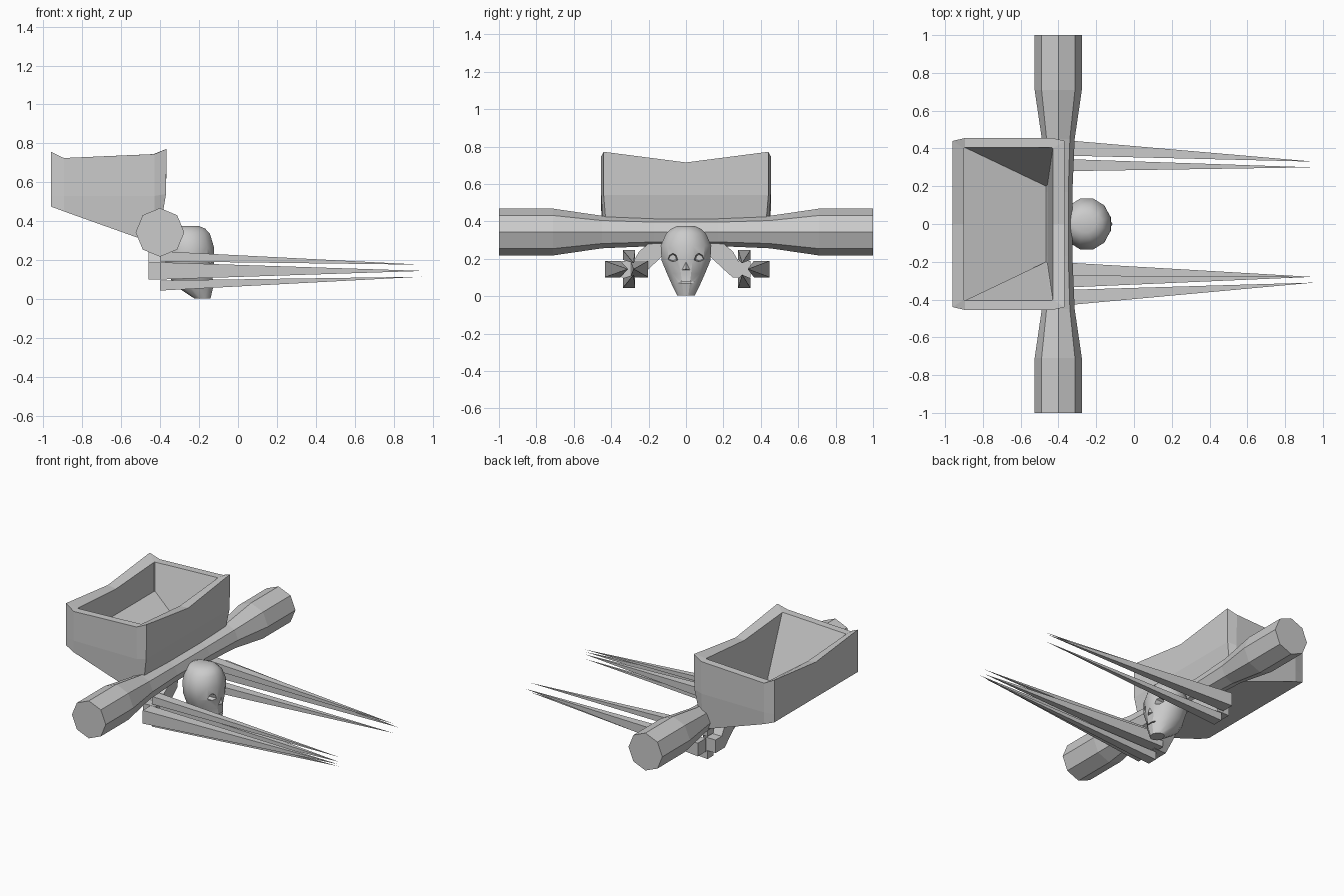
import bpy, bmesh, math
from math import cos, sin, pi

if "Cube" in bpy.data.objects:
    bpy.data.objects.remove(bpy.data.objects["Cube"])


def make(name, verts, faces):
    me = bpy.data.meshes.new(name)
    me.from_pydata(verts, [], faces)
    bm = bmesh.new()
    bm.from_mesh(me)
    bmesh.ops.recalc_face_normals(bm, faces=bm.faces)
    bm.to_mesh(me)
    bm.free()
    ob = bpy.data.objects.new(name, me)
    bpy.context.collection.objects.link(ob)
    return ob


def loft(name, rings):
    """Skin a stack of equally sized rings and cap both ends."""
    n = len(rings[0])
    verts = [p for r in rings for p in r]
    faces = [(a * n + i, a * n + (i + 1) % n, (a + 1) * n + (i + 1) % n, (a + 1) * n + i)
             for a in range(len(rings) - 1) for i in range(n)]
    faces += [tuple(range(n)), tuple(range((len(rings) - 1) * n, len(rings) * n))]
    return make(name, verts, faces)


def mirrored(half):
    """Close a ring listed for +y by its -y copy, skipping points on y = 0."""
    return half + [(x, -y, z) for x, y, z in reversed(half) if y > 1e-6]


# Octagonal crossbar with thicker ends
stations = [(-1, .125), (-.71, .125), (-.45, .087), (-.17, .075),
            (.17, .075), (.45, .087), (.71, .125), (1, .125)]
loft("crossbar", [[(-.401 + r * cos(i * pi / 4), y, .343 + r * sin(i * pi / 4))
                   for i in range(8)] for y, r in stations])

# Wedge-shaped bucket: outside up from the keel, over the dipped rim, down inside
keel = mirrored([(-.40, 0, .36), (-.40, .425, .36), (-.43, .435, .285), (-.895, .453, .451),
                 (-.96, .44, .475), (-.96, 0, .475)])
belly = mirrored([(-.37, 0, .54), (-.37, .44, .54), (-.43, .453, .53), (-.895, .455, .53),
                  (-.96, .44, .53), (-.96, 0, .53)])
rim_out = mirrored([(-.367, 0, .715), (-.367, .44, .772), (-.43, .455, .745), (-.895, .455, .725),
                    (-.96, .44, .757), (-.96, 0, .71)])
rim_in = mirrored([(-.43, 0, .712), (-.43, .4, .745), (-.435, .405, .745), (-.895, .405, .725),
                   (-.9, .4, .725), (-.9, 0, .70)])
floor = mirrored([(-.46, 0, .37), (-.46, .198, .37), (-.465, .2, .37), (-.895, .405, .53),
                  (-.9, .4, .53), (-.9, 0, .53)])
loft("bucket", [keel, belly, rim_out, rim_in, floor])

# Skull-shaped head facing +x, tucked under the bar: z, back x, front x, half width
levels = [(.003, -.225, -.14, .048), (.07, -.33, -.122, .082), (.12, -.36, -.128, .105),
          (.19, -.375, -.118, .135), (.27, -.38, -.12, .14), (.335, -.37, -.14, .11),
          (.362, -.35, -.165, .08), (.376, -.32, -.2, .045)]
head = loft("head", [[((b + f) / 2 + (f - b) / 2 * cos((i + .5) * pi / 6),
                       w * sin((i + .5) * pi / 6), z) for i in range(12)]
                     for z, b, f, w in levels])


def carve(target, cutter):
    m = target.modifiers.new("carve", "BOOLEAN")
    m.operation = "DIFFERENCE"
    m.object = cutter
    bpy.ops.object.select_all(action="DESELECT")
    bpy.context.view_layer.objects.active = target
    target.select_set(True)
    bpy.ops.object.modifier_apply(modifier=m.name)
    bpy.data.objects.remove(cutter)


# Eye sockets (narrowing inwards) and mouth slot
outline = [(.04, -.014), (.05, .018), (.07, .03), (.095, .018), (.106, -.012), (.07, -.026)]
for s in (-1, 1):
    carve(head, loft("socket_cutter", [[(x, s * (.07 + k * (y - .07)), .205 + k * z)
                                        for y, z in outline] for x, k in ((-.18, .6), (-.08, 1.15))]))
slot = [(-.06, .078), (.06, .078), (.06, .07), (-.06, .07)]
carve(head, loft("mouth_cutter", [[(x, y, z) for y, z in slot] for x in (-.14, -.05)]))
bpy.ops.object.shade_smooth_by_angle(angle=math.radians(30))

# Nose wedge
make("nose", [(-.125, 0, .188), (-.13, -.022, .14), (-.13, .022, .14), (-.112, 0, .145)],
     [(0, 1, 3), (0, 3, 2), (1, 2, 3), (0, 2, 1)])

# Bent brackets carrying the claws
arm = [(.10, .31), (.19, .29), (.25, .24), (.28, .187), (.345, .187), (.345, .10),
       (.25, .10), (.20, .145), (.11, .23)]
for s, side in ((-1, "left"), (1, "right")):
    loft("arm_" + side, [[(x, s * y, z) for y, z in arm] for x in (-.46, -.37)])


# Long pointed claws: base centre, half sizes, tip
def claw(name, y, z, hy, hz, tip):
    base = [(-.40, y - hy, z - hz), (-.40, y + hy, z - hz),
            (-.40, y + hy, z + hz), (-.40, y - hy, z + hz)]
    make(name, base + [tip], [(3, 2, 1, 0)] + [(i, (i + 1) % 4, 4) for i in range(4)])


for side, y0, outer, ty in (("left", -.305, -.392, -.28), ("right", .312, .405, .30)):
    claw("claw_top_" + side, y0, .22, .033, .026, (.945, ty, .177))
    claw("claw_bottom_" + side, y0, .07, .033, .026, (.945, ty, .115))
    claw("claw_outer_" + side, outer, .145, .042, .044, (.955, ty + math.copysign(.03, ty), .145))
claw("claw_inner_left", -.25, .145, .048, .044, (.945, -.28, .145))
